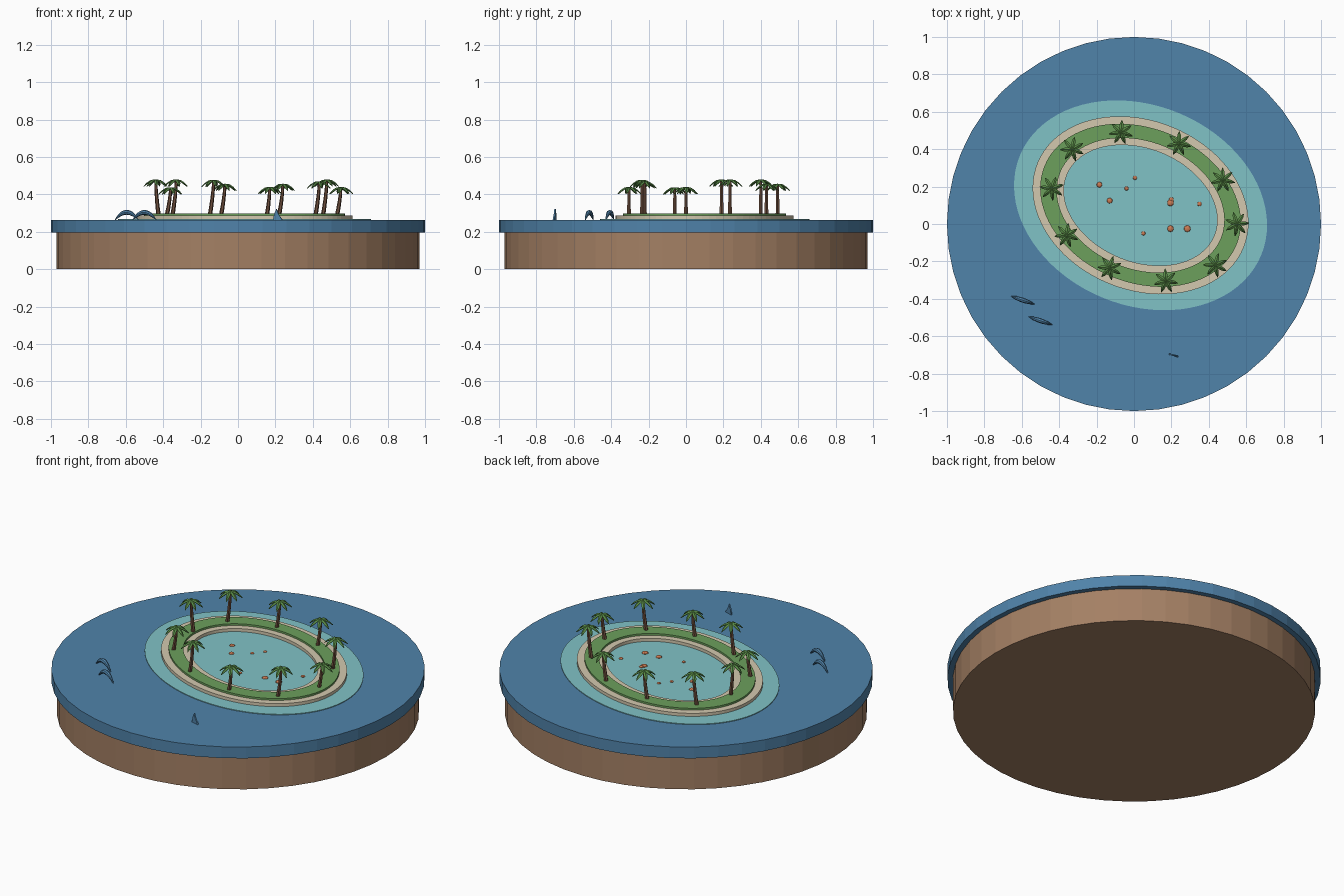
import bpy, bmesh, math, random
from mathutils import Vector, Matrix

random.seed(4)
cube = bpy.data.objects.get("Cube")
if cube:
    bpy.data.objects.remove(cube, do_unlink=True)


def material(name, rgb):
    """Flat material from 0-255 display values."""
    lin = [((c / 255 + 0.055) / 1.055) ** 2.4 for c in rgb] + [1]
    m = bpy.data.materials.new(name)
    m.use_nodes = True
    m.diffuse_color = lin
    node = m.node_tree.nodes["Principled BSDF"]
    node.inputs["Base Color"].default_value = lin
    node.inputs["Roughness"].default_value = 0.9
    return m


EARTH = material("brown_earth", (164, 128, 100))
SEA = material("deep_blue_water", (80, 131, 170))
SHALLOW = material("turquoise_water", (128, 194, 198))
SAND = material("pale_sand", (212, 201, 175))
GRASS = material("grass_green", (108, 160, 92))
LEAF = material("palm_green", (88, 138, 70))
BARK = material("bark_brown", (112, 80, 62))
CORAL = material("coral_orange", (204, 124, 84))


def finish(bm, name, mat):
    bmesh.ops.recalc_face_normals(bm, faces=bm.faces)
    me = bpy.data.meshes.new(name)
    bm.to_mesh(me)
    bm.free()
    me.materials.append(mat)
    ob = bpy.data.objects.new(name, me)
    bpy.context.collection.objects.link(ob)
    return ob


def loft(bm, rings, closed=False):
    """Bridge rings of points; closed joins last to first, else caps the ends."""
    vs = [[bm.verts.new(p) for p in r] for r in rings]
    n = len(vs[0])
    pairs = list(zip(vs, vs[1:])) + ([(vs[-1], vs[0])] if closed else [])
    for a, b in pairs:
        for i in range(n):
            j = (i + 1) % n
            bm.faces.new((a[i], a[j], b[j], b[i]))
    if not closed:
        bm.faces.new(vs[0])
        bm.faces.new(vs[-1])


ISLAND = Vector((0.035, 0.10, 0))
TILT = Matrix.Rotation(math.radians(-22.5), 3, "Z")


def oval(a, b, z, n=80):
    return [ISLAND + TILT @ Vector((a * math.cos(t), b * math.sin(t), z))
            for t in (math.tau * i / n for i in range(n))]


def disc(name, mat, r, z0, z1, n=48):
    bm = bmesh.new()
    loft(bm, [[(r * math.cos(math.tau * i / n), r * math.sin(math.tau * i / n), z)
               for i in range(n)] for z in (z0, z1)])
    return finish(bm, name, mat)


def oval_ring(name, mat, outer, inner, z0, z1):
    bm = bmesh.new()
    loft(bm, [oval(*outer, z0), oval(*outer, z1), oval(*inner, z1), oval(*inner, z0)],
         closed=True)
    return finish(bm, name, mat)


# Base, sea and atoll layers
disc("earth_base", EARTH, 0.97, 0, 0.2)
disc("sea", SEA, 1.0, 0.197, 0.264)
bm = bmesh.new()
loft(bm, [oval(0.698, 0.534, 0.262), oval(0.698, 0.534, 0.268)])
finish(bm, "shallow_lagoon", SHALLOW)
oval_ring("sand_ring", SAND, (0.596, 0.452), (0.426, 0.301), 0.262, 0.286)
oval_ring("grass_ring", GRASS, (0.555, 0.412), (0.464, 0.339), 0.28, 0.297)


# Palm crown: folded, drooping leaves
def crown_mesh(leaves=7):
    bm = bmesh.new()
    spine = [(0.0, 0.0, 0.004), (0.026, -0.003, 0.011), (0.048, -0.017, 0.009),
             (0.066, -0.036, 0.001)]
    for k in range(leaves):
        rot = Matrix.Rotation(math.tau * k / leaves, 3, "Z")
        rows = [[bm.verts.new(rot @ Vector(p)) for p in
                 ((r, -w, z - 0.5 * w), (r, 0, z), (r, w, z - 0.5 * w))]
                for r, z, w in spine]
        for a, b in zip(rows, rows[1:]):
            for i in range(2):
                bm.faces.new((a[i], b[i], b[i + 1], a[i + 1]))
    return bm


def palm(i, x, y, top, lean):
    bm = bmesh.new()
    rings = []
    for s in range(5):
        t = s / 4
        radius = 0.012 - 0.004 * t
        cx = x - lean * (1 - t) ** 1.5
        rings.append([(cx + radius * math.cos(math.tau * k / 6),
                       y + radius * math.sin(math.tau * k / 6),
                       0.29 + (top - 0.295) * t) for k in range(6)])
    loft(bm, rings)
    finish(bm, f"palm_trunk_{i}", BARK)
    crown = finish(crown_mesh(), f"palm_crown_{i}", LEAF)
    crown.location = (x, y, top)
    crown.rotation_euler.z = random.uniform(0, math.tau)
    mod = crown.modifiers.new("thickness", "SOLIDIFY")
    mod.thickness = 0.004


PALMS = [(-0.07, 0.49, 0.457, 0.02), (0.24, 0.43, 0.457, 0.02),
         (0.475, 0.235, 0.48, 0.02), (0.55, 0.0, 0.44, 0.02),
         (0.435, -0.22, 0.47, 0.02), (0.17, -0.305, 0.44, 0.015),
         (-0.13, -0.235, 0.478, 0.02), (-0.36, -0.06, 0.438, 0.02),
         (-0.44, 0.19, 0.48, -0.015), (-0.33, 0.40, 0.48, 0.02)]
for i, spec in enumerate(PALMS, 1):
    palm(i, *spec)

# Coral heads in the lagoon
CORALS = [(-0.185, 0.21, 0.015), (0.005, 0.247, 0.011), (-0.04, 0.19, 0.011),
          (-0.13, 0.125, 0.015), (0.195, 0.113, 0.018), (0.2, 0.13, 0.013),
          (0.35, 0.107, 0.012), (0.195, -0.025, 0.017), (0.285, -0.025, 0.018),
          (0.05, -0.05, 0.011)]
for i, (x, y, r) in enumerate(CORALS, 1):
    bm = bmesh.new()
    bmesh.ops.create_icosphere(bm, subdivisions=2, radius=r)
    coral = finish(bm, f"coral_{i}", CORAL)
    coral.location = (x, y, 0.269)
    coral.scale.z = 0.5


# Leaping dolphins: tapered arched bodies
def dolphin(i, x, y):
    bm = bmesh.new()
    rings = []
    for s in range(11):
        u = -1 + s / 5
        r = 0.001 + 0.012 * (1 - u * u)
        slope = math.atan2(-0.088 * u, 0.068)
        ring = []
        for k in range(8):
            a = math.tau * k / 8
            up = r * math.sin(a)
            ring.append((0.068 * u - up * math.sin(slope), r * math.cos(a),
                         0.26 + 0.044 * (1 - u * u) + up * math.cos(slope)))
        rings.append(ring)
    loft(bm, rings)
    ob = finish(bm, f"dolphin_{i}", SEA)
    ob.location = (x, y, 0)
    ob.rotation_euler.z = math.radians(-19)


dolphin(1, -0.595, -0.407)
dolphin(2, -0.5, -0.517)

# Shark fin: thin swept blade
bm = bmesh.new()
outline = [(-0.026, 0.26), (-0.018, 0.295), (-0.006, 0.322), (0.005, 0.295), (0.028, 0.26)]
loft(bm, [[(px, side, pz) for px, pz in outline] for side in (-0.004, 0.004)])
fin = finish(bm, "shark_fin", SEA)
fin.location = (0.212, -0.702, 0)
fin.rotation_euler.z = math.radians(-16)
